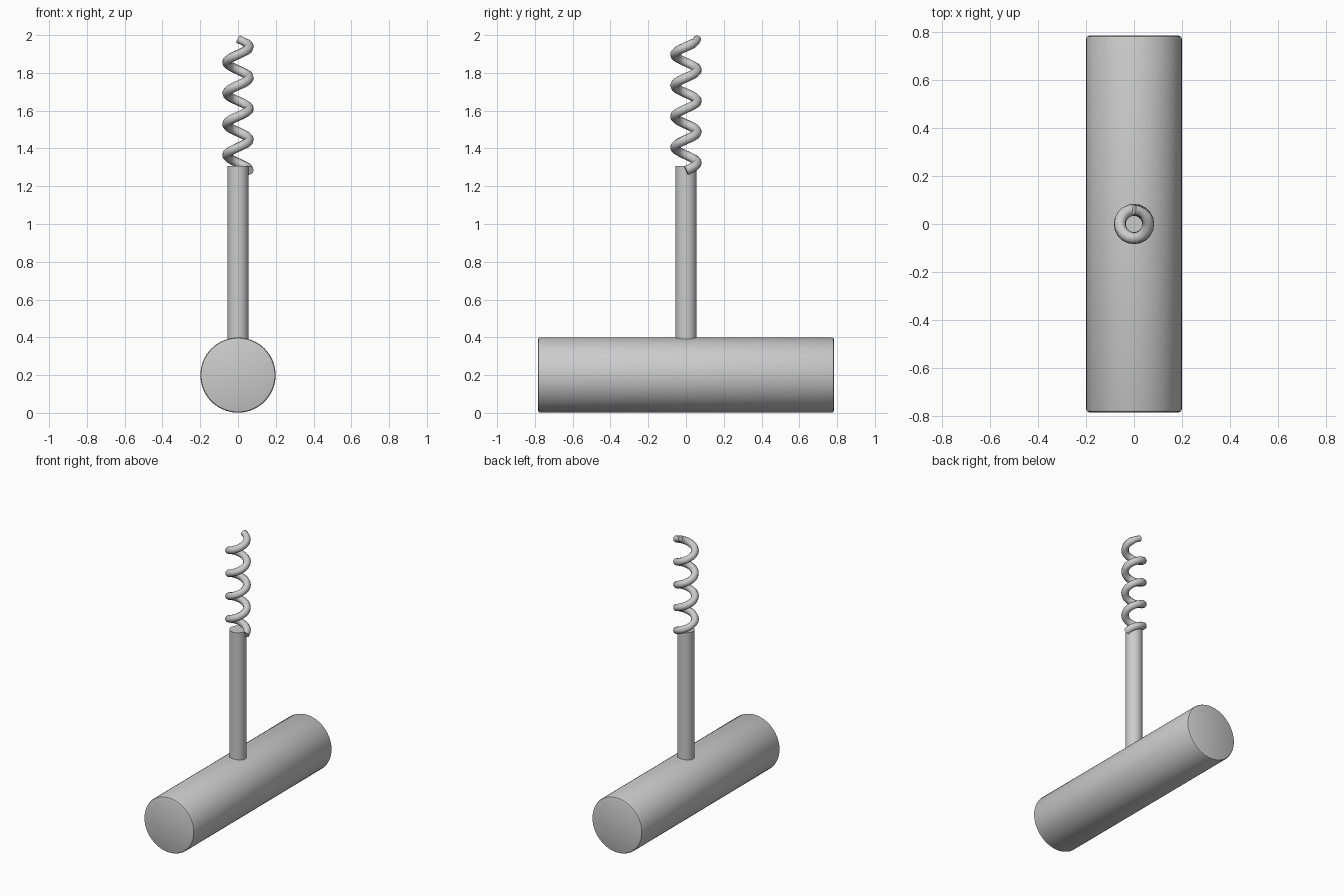
import bpy
from math import cos, sin, pi

if "Cube" in bpy.data.objects:
    bpy.data.objects.remove(bpy.data.objects["Cube"])


def activate(obj):
    bpy.ops.object.select_all(action='DESELECT')
    obj.select_set(True)
    bpy.context.view_layer.objects.active = obj


def cylinder(name, radius, depth, location, rotation=(0, 0, 0), bevel=0.0):
    bpy.ops.mesh.primitive_cylinder_add(vertices=64, radius=radius, depth=depth,
                                        location=location, rotation=rotation)
    obj = bpy.context.object
    obj.name = name
    if bevel:
        mod = obj.modifiers.new("edge_rounding", 'BEVEL')
        mod.width = bevel
        mod.segments = 2
        mod.limit_method = 'ANGLE'
        mod.angle_limit = pi / 4
        bpy.ops.object.modifier_apply(modifier=mod.name)
    bpy.ops.object.shade_smooth_by_angle(angle=pi / 6)
    return obj


# Round crossbar handle along y
cylinder("handle", 0.199, 1.568, (0, 0, 0.2), (pi / 2, 0, 0), bevel=0.012)

# Straight shaft rising from the handle
cylinder("shaft", 0.056, 1.107, (0, 0, 0.7535))

# Spiral worm: right-handed helix, 4.25 turns
RADIUS, PITCH, START_Z, TURNS, STEPS = 0.059, 0.1638, 1.283, 4.25, 20
count = int(TURNS * STEPS)
curve = bpy.data.curves.new("worm", 'CURVE')
curve.dimensions = '3D'
curve.bevel_depth = 0.025
curve.bevel_resolution = 2
curve.use_fill_caps = True
spline = curve.splines.new('POLY')
spline.points.add(count)
for i, point in enumerate(spline.points):
    a = 2 * pi * i / STEPS
    point.co = (RADIUS * cos(a), RADIUS * sin(a), START_Z + PITCH * i / STEPS, 1)
    # slight narrowing at the tip
    point.radius = 1.0 if i < count - 2 else 0.85
worm = bpy.data.objects.new("worm", curve)
bpy.context.collection.objects.link(worm)
activate(worm)
bpy.ops.object.convert(target='MESH')
bpy.ops.object.shade_smooth_by_angle(angle=pi / 3.5)
